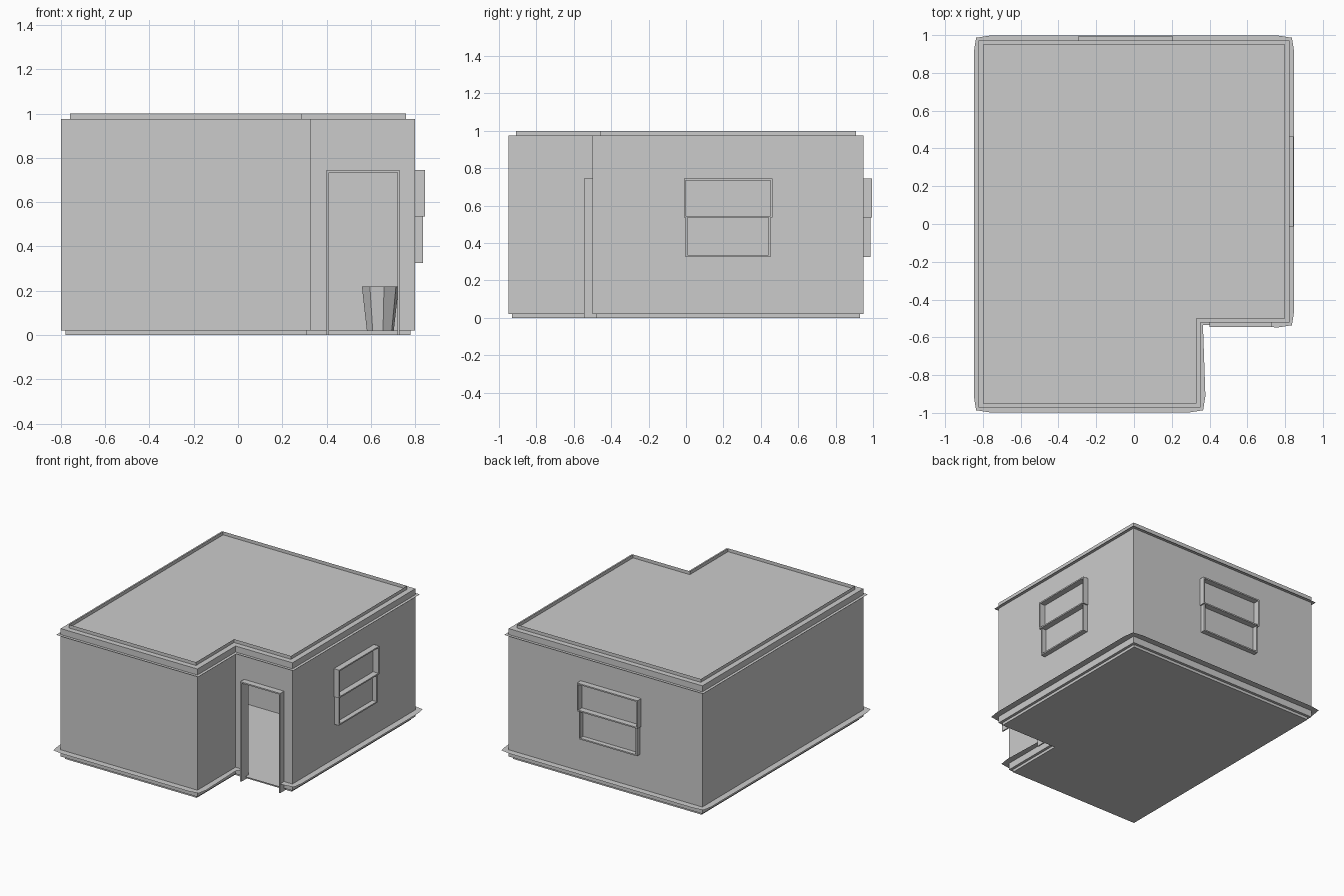
import bpy, bmesh
from mathutils import Vector
from math import pi

if "Cube" in bpy.data.objects:
    bpy.data.objects.remove(bpy.data.objects["Cube"])

# L-shaped plan of the walls, counter-clockwise
PLAN = [Vector(p) for p in [(-.8, -.95), (.33, -.95), (.33, -.5),
                            (.8, -.5), (.8, .95), (-.8, .95)]]
DOOR_L, DOOR_R, DOOR_TOP = .41, .72, .735


def add_mesh(name, verts, faces):
    me = bpy.data.meshes.new(name)
    me.from_pydata([tuple(v) for v in verts], [], faces)
    me.update()
    ob = bpy.data.objects.new(name, me)
    bpy.context.collection.objects.link(ob)
    return ob


def normals(i):
    """Outward normals of the edges before and after corner i."""
    a, b, c = PLAN[i - 1], PLAN[i], PLAN[(i + 1) % len(PLAN)]
    d1, d2 = (b - a).normalized(), (c - b).normalized()
    return Vector((d1.y, -d1.x)), Vector((d2.y, -d2.x)), d1, d2


def offset(d):
    return [p + d * (normals(i)[0] + normals(i)[1]) for i, p in enumerate(PLAN)]


def door_path(pts):
    """Open path running from the right side of the door round to the left side."""
    y = pts[3].y
    return [Vector((DOOR_R, y))] + pts[3:] + pts[:3] + [Vector((DOOR_L, y))]


def wall(name, d, z0, z1):
    path = door_path(offset(d))
    n = len(path)
    verts = [(p.x, p.y, z) for z in (z0, z1) for p in path]
    faces = [(i, i + 1, n + i + 1, n + i) for i in range(n - 1)]
    y = path[0].y
    k = len(verts)
    verts += [(DOOR_L, y, DOOR_TOP), (DOOR_R, y, DOOR_TOP),
              (DOOR_R, y, z1), (DOOR_L, y, z1)]
    faces.append((k, k + 1, k + 2, k + 3))
    return add_mesh(name, verts, faces)


def plate(name, pts, z):
    return add_mesh(name, [(p.x, p.y, z) for p in pts], [tuple(range(len(pts)))])


def boxes(name, spans):
    """One object made of boxes given as (min corner, max corner)."""
    verts, faces = [], []
    for lo, hi in spans:
        k = len(verts)
        verts += [(x, y, z) for x in (lo[0], hi[0]) for y in (lo[1], hi[1])
                  for z in (lo[2], hi[2])]
        faces += [tuple(k + i for i in f) for f in
                  [(0, 1, 3, 2), (4, 6, 7, 5), (0, 4, 5, 1),
                   (2, 3, 7, 6), (0, 2, 6, 4), (1, 5, 7, 3)]]
    return add_mesh(name, verts, faces)


# outer walls, inner shell that rises past the roof as a thin parapet
wall("outer_wall", 0, .02, .975)
wall("inner_wall_and_parapet", -.04, .02, 1.0)
plate("roof", PLAN, .975)
plate("floor", PLAN, .02)

# shallow base set in under the walls
base = plate("base", offset(-.02), 0)
bm = bmesh.new()
bm.from_mesh(base.data)
ext = bmesh.ops.extrude_face_region(bm, geom=bm.faces[:])
bmesh.ops.translate(bm, vec=(0, 0, .02),
                    verts=[v for v in ext["geom"] if isinstance(v, bmesh.types.BMVert)])
bmesh.ops.recalc_face_normals(bm, faces=bm.faces[:])
bm.to_mesh(base.data)
bm.free()

# thin cornice ledge
outer = offset(.022)
n = len(PLAN)
add_mesh("cornice_ledge", [(p.x, p.y, .93) for p in PLAN + outer],
         [(i, (i + 1) % n, n + (i + 1) % n, n + i) for i in range(n)])

# thin skirting ledge, drawn in a little at the outer corners, open at the door
inn, out = [], []
for i in [3, 4, 5, 0, 1, 2]:
    p = PLAN[i]
    n1, n2, d1, d2 = normals(i)
    if i == 2:
        inn.append(p)
        out.append(p + .035 * (n1 + n2))
    else:
        inn += [p - .04 * d1, p, p + .04 * d2]
        out += [p - .04 * d1 + .048 * n1, p + .036 * (n1 + n2), p + .04 * d2 + .048 * n2]
inn = [Vector((DOOR_R, -.5))] + inn + [Vector((DOOR_L, -.5))]
out = [Vector((DOOR_R, -.545))] + out + [Vector((DOOR_L, -.535))]
n = len(inn)
add_mesh("skirting_ledge", [(p.x, p.y, .07) for p in inn + out],
         [(i, i + 1, n + i + 1, n + i) for i in range(n - 1)])


# windows: an upper and a lower sash frame standing off the wall
def window(name, axis, wall_at, u0, u1):
    t = .01
    spans = []
    for a, b, z0, z1, depth in [(u0, u1, .535, .745, .044),
                                (u0 + .01, u1 - .01, .325, .545, .036)]:
        for p, q, r, s in [(a, a + t, z0, z1), (b - t, b, z0, z1),
                           (a, b, z0, z0 + t), (a, b, z1 - t, z1)]:
            lo, hi = [wall_at - .005, p, r], [wall_at + depth, q, s]
            if axis == "y":
                lo[0], lo[1], hi[0], hi[1] = lo[1], lo[0], hi[1], hi[0]
            spans.append((lo, hi))
    boxes(name, spans)


window("side_window_frame", "x", .8, -.012, .462)
window("back_window_frame", "y", .95, -.295, .205)

# frame round the open doorway
boxes("door_frame", [((.40, -.545, 0), (.41, -.46, .745)),
                     ((.72, -.545, 0), (.73, -.46, .745)),
                     ((.40, -.545, .735), (.73, -.46, .745))])

# partition wall seen through the doorway
add_mesh("partition_wall", [(-.76, .46, .02), (.76, .46, .02),
                            (.76, .46, .975), (-.76, .46, .975)], [(0, 1, 2, 3)])

# tapered bin standing indoors
bpy.ops.mesh.primitive_cone_add(vertices=8, radius1=.062, radius2=.085, depth=.2,
                                end_fill_type='NGON', location=(.643, .3, .12),
                                rotation=(0, 0, pi / 16))
bpy.context.object.name = "bin"
